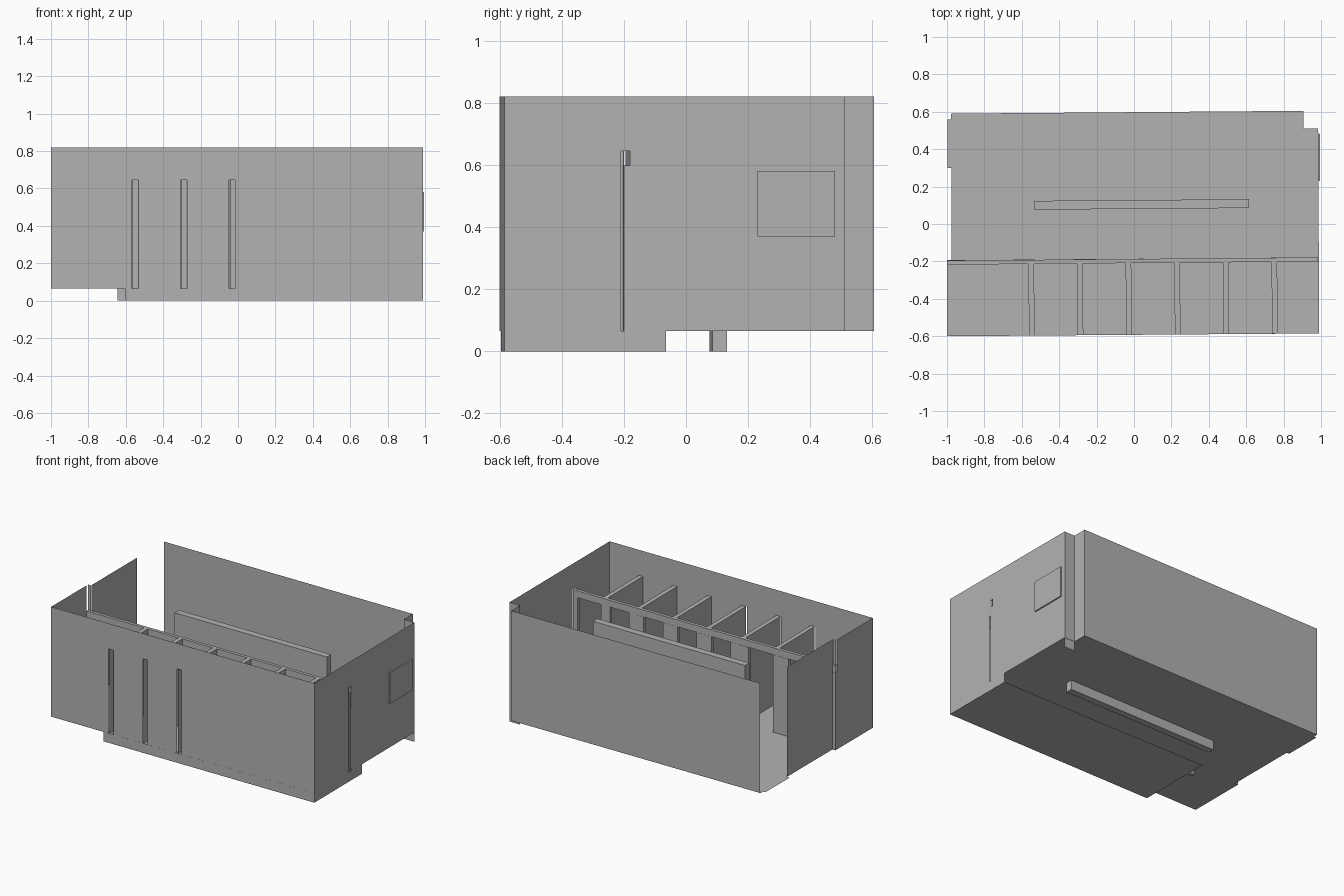
import bpy

cube = bpy.data.objects.get("Cube")
if cube:
    bpy.data.objects.remove(cube, do_unlink=True)

grey = bpy.data.materials.new("plain grey")
grey.use_nodes = True
grey.diffuse_color = (0.45, 0.45, 0.45, 1)
grey.node_tree.nodes["Principled BSDF"].inputs["Base Color"].default_value = (0.45, 0.45, 0.45, 1)

FLOOR, LINTEL, RAIL, TOP = 0.065, 0.598, 0.645, 0.82


def add_mesh(name, verts, faces):
    mesh = bpy.data.meshes.new(name)
    mesh.from_pydata(verts, [], faces)
    mesh.materials.append(grey)
    obj = bpy.data.objects.new(name, mesh)
    bpy.context.collection.objects.link(obj)
    return obj


def sheet(name, outline, z):
    """Flat horizontal sheet."""
    return add_mesh(name, [(x, y, z) for x, y in outline], [range(len(outline))])


def wall(name, a, b, cuts=(), zs=(FLOOR, TOP), skip=lambda u, z: False):
    """Thin upright wall from a to b; cells whose centre passes skip are left open.
    Cuts are coordinates along the wall's longer axis."""
    axis = 0 if abs(b[0] - a[0]) > abs(b[1] - a[1]) else 1
    us = [a[axis], *cuts, b[axis]]
    verts = []
    for u in us:
        t = (u - a[axis]) / (b[axis] - a[axis])
        x, y = (a[i] + t * (b[i] - a[i]) for i in (0, 1))
        verts += [(x, y, z) for z in zs]
    n, faces = len(zs), []
    for i in range(len(us) - 1):
        for j in range(n - 1):
            if not skip((us[i] + us[i + 1]) / 2, (zs[j] + zs[j + 1]) / 2):
                k = i * n + j
                faces.append((k, k + n, k + n + 1, k + 1))
    return add_mesh(name, verts, faces)


def bar(name, a, b, width, z0, z1, open_start=False, open_end=False):
    """Upright-sided bar along a-b, with optionally open ends."""
    dx, dy = b[0] - a[0], b[1] - a[1]
    if abs(dx) > abs(dy):
        ox, oy = 0, width / 2
    else:
        ox, oy = -width / 2, 0
    ring = [(a[0] - ox, a[1] - oy), (b[0] - ox, b[1] - oy),
            (b[0] + ox, b[1] + oy), (a[0] + ox, a[1] + oy)]
    verts = [(x, y, z) for z in (z0, z1) for x, y in ring]
    faces = [(3, 2, 1, 0), (4, 5, 6, 7), (0, 1, 5, 4), (2, 3, 7, 6)]
    if not open_end:
        faces.append((1, 2, 6, 5))
    if not open_start:
        faces.append((3, 0, 4, 7))
    return add_mesh(name, verts, faces)


def partition_y(x):
    return -0.197 + 0.0076 * x


def front_y(x):
    return -0.592 + 0.0075 * x


# Main floor, with a doorway sill on the left side, and the lower front slab
sheet("floor", [(-1, -0.6), (0.99, -0.585), (0.985, 0.51), (0.905, 0.51), (0.905, 0.605),
                (-0.977, 0.59), (-0.98, 0.56), (-0.997, 0.56), (-0.997, 0.3),
                (-0.977, 0.3), (-0.977, -0.2), (-1, -0.2)], FLOOR)
sheet("lower_slab", [(-0.605, -0.597), (0.99, -0.585), (0.987, -0.065), (-0.605, -0.065)], 0)

# Front wall with three narrow slots and a raised bottom at one end
slots = (-0.55, -0.29, -0.032)
edges = [s + d for s in slots for d in (-0.017, 0.017)]


def front_gap(x, z):
    in_slot = any(abs(x - s) < 0.01 for s in slots) and FLOOR < z < RAIL
    return in_slot or (x < -0.605 and z < FLOOR)


wall("front_wall", (-1, front_y(-1)), (0.99, front_y(0.99)), [-0.605, *edges],
     (0, FLOOR, RAIL, TOP), front_gap)

# Right-hand wall with one slot where the partition meets it
wall("side_wall", (0.99, front_y(0.99)), (0.985, 0.51), [-0.21, -0.18, -0.065],
     (0, FLOOR, RAIL, TOP),
     lambda y, z: (y > -0.065 and z < FLOOR) or (-0.21 < y < -0.18 and FLOOR < z < RAIL))
wall("corner_jog_front", (0.905, 0.508), (0.985, 0.508), zs=(0, TOP))
wall("corner_jog_side", (0.905, 0.508), (0.905, 0.605))

# Back wall and opposite side wall, leaving a full-height doorway
wall("back_wall", (-0.977, 0.59), (0.905, 0.605))
wall("door_side_wall", (-0.977, -0.195), (-0.977, 0.3))
wall("door_side_front_wall", (-1, -0.6), (-1, -0.215))
wall("door_side_jog", (-1, -0.2), (-0.977, -0.2), zs=(RAIL, TOP))

# Raised panel on the right-hand wall
bar("wall_panel", (0.99, 0.23), (0.99, 0.48), 0.009, 0.37, 0.58)

# Partition: a top rail over posts, with an opening into each bay
bar("partition_rail", (-1, partition_y(-1) - 0.002), (0.985, partition_y(0.985)), 0.022,
    LINTEL, RAIL, True, True)
openings = [(-0.9, -0.645), (-0.53, -0.343), (-0.207, -0.064), (0.05, 0.192),
            (0.305, 0.45), (0.56, 0.705), (0.773, 0.95)]
start = -1
for i, (left, right) in enumerate(openings + [(0.985, 0.985)]):
    bar(f"partition_post_{i + 1}", (start, partition_y(start)), (left, partition_y(left)),
        0.022, 0 if i == 1 else FLOOR, LINTEL)
    start = right
bar("deep_post", (-0.645, partition_y(-0.645)), (-0.53, partition_y(-0.53)), 0.022, 0, LINTEL)

# Bay dividers running from the partition to the front wall
for i in range(6):
    x = -0.55 + 0.26 * i
    bar(f"bay_divider_{i + 1}", (x + 0.004, front_y(x)), (x, partition_y(x) - 0.011),
        0.03, FLOOR, RAIL, True, True)

# Free-standing counter
bar("counter", (-0.535, 0.1), (0.615, 0.109), 0.047, 0, RAIL)
